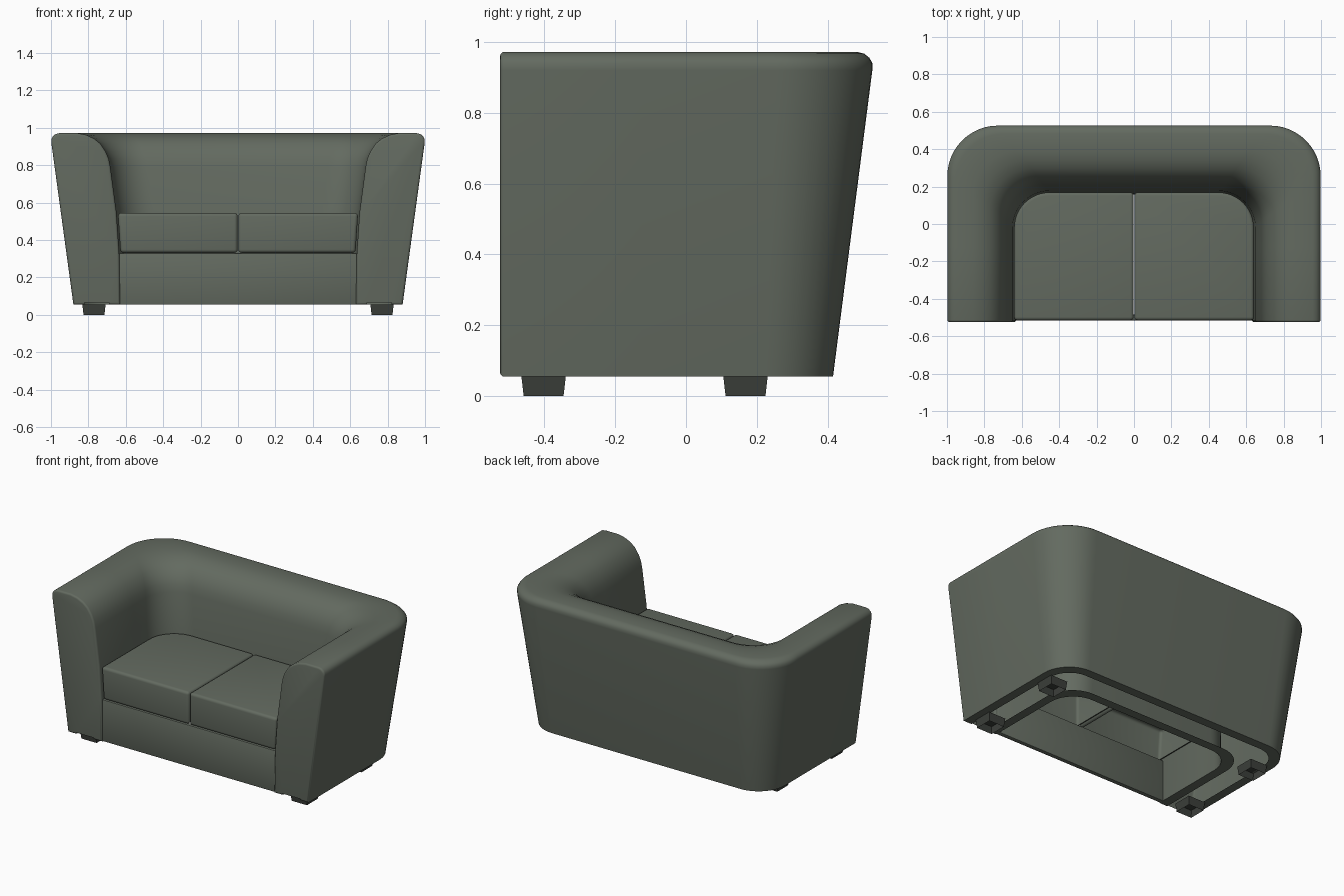
import bpy, bmesh
from math import sin, cos, pi

if "Cube" in bpy.data.objects:
    bpy.data.objects.remove(bpy.data.objects["Cube"])

FRONT = -0.525


def material(name, rgb):
    m = bpy.data.materials.new(name)
    m.diffuse_color = (*rgb, 1)
    m.use_nodes = True
    m.node_tree.nodes["Principled BSDF"].inputs["Base Color"].default_value = m.diffuse_color
    return m


FABRIC = material("fabric", (0.125, 0.145, 0.117))
DARK = material("dark_feet", (0.045, 0.05, 0.043))


def finish(bm, name, mat=FABRIC, angle=40):
    me = bpy.data.meshes.new(name)
    bm.to_mesh(me)
    bm.free()
    me.materials.append(mat)
    ob = bpy.data.objects.new(name, me)
    bpy.context.collection.objects.link(ob)
    bpy.ops.object.select_all(action='DESELECT')
    bpy.context.view_layer.objects.active = ob
    ob.select_set(True)
    bpy.ops.object.shade_smooth_by_angle(angle=angle * pi / 180)
    return ob


def u_path(hw, back, r, n=12):
    """U-shaped line: right arm front, round the back, left arm front."""
    half = [(hw, FRONT), (hw, FRONT + 0.4)]
    for i in range(n + 1):
        a = pi / 2 * i / n
        half.append((hw - r + r * cos(a), back - r + r * sin(a)))
    return half + [(-x, y) for x, y in reversed(half)]


# Arms and back: one profile lofted round a U (half width, height, corner radius)
profile = [(0.69, 0.055, 0.19), (0.63, 0.055, 0.17), (0.635, 0.33, 0.19), (0.65, 0.55, 0.2),
           (0.682, 0.79, 0.2), (0.691, 0.835, 0.2), (0.708, 0.875, 0.205),
           (0.735, 0.915, 0.21), (0.768, 0.942, 0.22), (0.81, 0.962, 0.23),
           (0.86, 0.972, 0.24), (0.955, 0.972, 0.26), (0.975, 0.967, 0.265),
           (0.99, 0.955, 0.27), (0.998, 0.94, 0.27), (0.998, 0.92, 0.27),
           (0.88, 0.055, 0.19), (0.82, 0.055, 0.15)]
bm = bmesh.new()
rows = []
for hw, z, r in profile:
    back = hw - (0.465 if hw > 0.7 and z < 0.1 else 0.472)
    rows.append([bm.verts.new((x, y, z)) for x, y in u_path(hw, back, r)])
for a, b in zip(rows, rows[1:]):
    for i in range(len(a) - 1):
        bm.faces.new((a[i], a[i + 1], b[i + 1], b[i]))
caps = [bm.faces.new([row[i] for row in rows]) for i in (0, -1)]
bmesh.ops.recalc_face_normals(bm, faces=bm.faces)
rim = [e for f in caps for e in f.edges if len(e.link_faces) == 2]
bmesh.ops.bevel(bm, geom=rim, offset=0.012, segments=3, profile=0.5, affect='EDGES')
finish(bm, "arms_and_back")


# Seat cushions: outline with one rounded back corner, softened edges, open underneath
def cushion(side):
    bm = bmesh.new()
    rings = []
    for w, z in ((0.628, 0.332), (0.642, 0.545)):
        r, back = 0.19, 0.17 - (0.642 - w)
        pts = [(0.002, -0.515), (w, -0.515)]
        pts += [(w - r + r * cos(pi / 2 * i / 12), back - r + r * sin(pi / 2 * i / 12))
                for i in range(13)]
        pts.append((0.002, back))
        rings.append([bm.verts.new((side * x, y, z)) for x, y in pts])
    lo, hi = rings
    n = len(lo)
    for i in range(n):
        j = (i + 1) % n
        bm.faces.new((lo[i], lo[j], hi[j], hi[i]))
    bm.faces.new(lo)
    bm.faces.new(hi)
    bmesh.ops.recalc_face_normals(bm, faces=bm.faces)
    edges = [e for e in bm.edges if e.calc_face_angle(0) > 0.6]
    bmesh.ops.bevel(bm, geom=edges, offset=0.018, segments=4, profile=0.5, affect='EDGES')
    bm.normal_update()
    bottom = min(bm.faces, key=lambda f: f.calc_center_median().z)
    bmesh.ops.delete(bm, geom=[bottom], context='FACES')
    finish(bm, "seat_cushion_right" if side > 0 else "seat_cushion_left")


def box(name, center, size, mat=FABRIC, taper=1.0, bevel=0.0, tube=False):
    bm = bmesh.new()
    bmesh.ops.create_cube(bm, size=1)
    for v in bm.verts:
        k = taper if v.co.z < 0 else 1
        v.co = [c + p * s * t for c, p, s, t in zip(center, v.co, size, (k, k, 1))]
    bm.normal_update()
    if tube:
        ends = [f for f in bm.faces if f.normal.z < -0.9]
        bmesh.ops.delete(bm, geom=ends, context='FACES')
    if bevel:
        bmesh.ops.bevel(bm, geom=bm.edges[:], offset=bevel, segments=2, profile=0.5,
                        affect='EDGES')
    finish(bm, name, mat, 30)


for s in (-1, 1):
    cushion(s)

# Panel below the cushions
box("front_panel", (0, -0.5, 0.193), (1.27, 0.03, 0.276), bevel=0.006)

# Four tapered hollow feet
for s in (-1, 1):
    for label, y in (("front", -0.402), ("back", 0.168)):
        side = "right" if s > 0 else "left"
        box(f"{label}_{side}_foot", (s * 0.77, y, 0.0275), (0.124, 0.125, 0.055), DARK,
            taper=0.9, tube=True)
